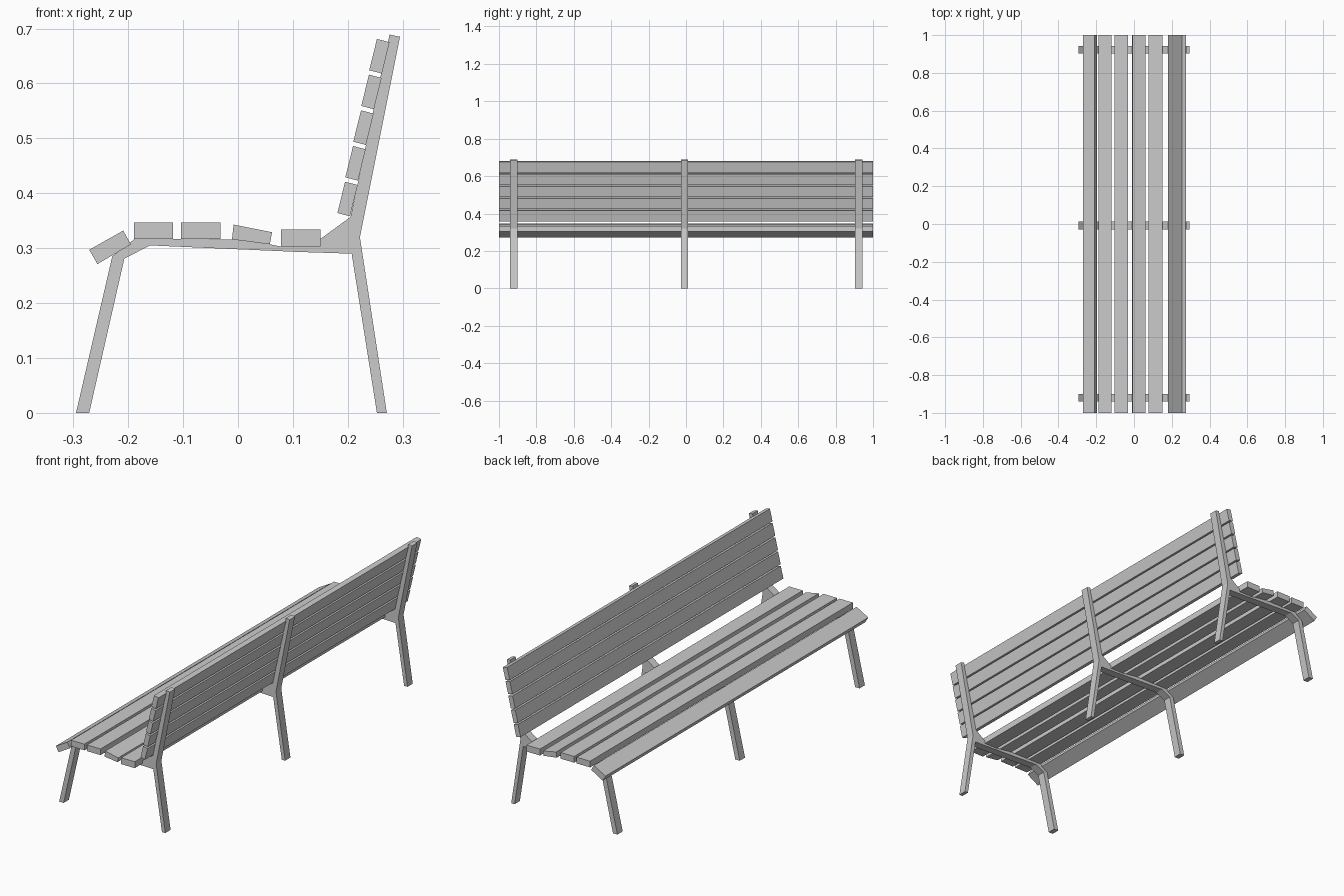
import bpy
import bmesh

if "Cube" in bpy.data.objects:
    bpy.data.objects.remove(bpy.data.objects["Cube"])


def extrude(name, profile, y0, y1):
    """Closed x/z profile extruded along y."""
    bm = bmesh.new()
    face = bm.faces.new([bm.verts.new((x, y0, z)) for x, z in profile])
    new = bmesh.ops.extrude_face_region(bm, geom=[face])["geom"]
    verts = [v for v in new if isinstance(v, bmesh.types.BMVert)]
    bmesh.ops.translate(bm, verts=verts, vec=(0, y1 - y0, 0))
    bmesh.ops.recalc_face_normals(bm, faces=bm.faces)
    mesh = bpy.data.meshes.new(name)
    bm.to_mesh(mesh)
    bm.free()
    obj = bpy.data.objects.new(name, mesh)
    bpy.context.collection.objects.link(obj)
    return obj


def box(x0, x1, z0, z1):
    return [(x0, z0), (x1, z0), (x1, z1), (x0, z1)]


# Support frames: front leg, seat rail, gusset, rear leg and back post
frame = [
    (-0.295, 0), (-0.271, 0), (-0.207, 0.281), (-0.160, 0.305),
    (0.113, 0.293), (0.207, 0.290), (0.253, 0), (0.271, 0),
    (0.222, 0.320), (0.295, 0.685), (0.276, 0.689), (0.205, 0.357),
    (0.149, 0.316), (0.135, 0.303), (0.078, 0.303), (0.058, 0.307),
    (-0.011, 0.316), (-0.188, 0.317), (-0.229, 0.285),
]
for i, y in enumerate((-0.92, -0.008, 0.923)):
    extrude(f"support_frame_{i + 1}", frame, y - 0.02, y + 0.02)

# Seat slats, front to rear
seat = [
    [(-0.271, 0.297), (-0.209, 0.332), (-0.195, 0.307), (-0.256, 0.271)],
    box(-0.189, -0.118, 0.317, 0.347),
    box(-0.104, -0.032, 0.317, 0.347),
    [(-0.008, 0.343), (0.062, 0.329), (0.058, 0.307), (-0.011, 0.316)],
    box(0.078, 0.150, 0.303, 0.334),
]
for i, profile in enumerate(seat):
    extrude(f"seat_slat_{i + 1}", profile, -1, 1)

# Backrest slats stepping up the tilted post
slat = [(0.195, 0.421), (0.218, 0.415), (0.204, 0.358), (0.181, 0.364)]
for i in range(5):
    extrude(f"back_slat_{i + 1}",
            [(x + 0.0145 * i, z + 0.0650 * i) for x, z in slat], -1, 1)
